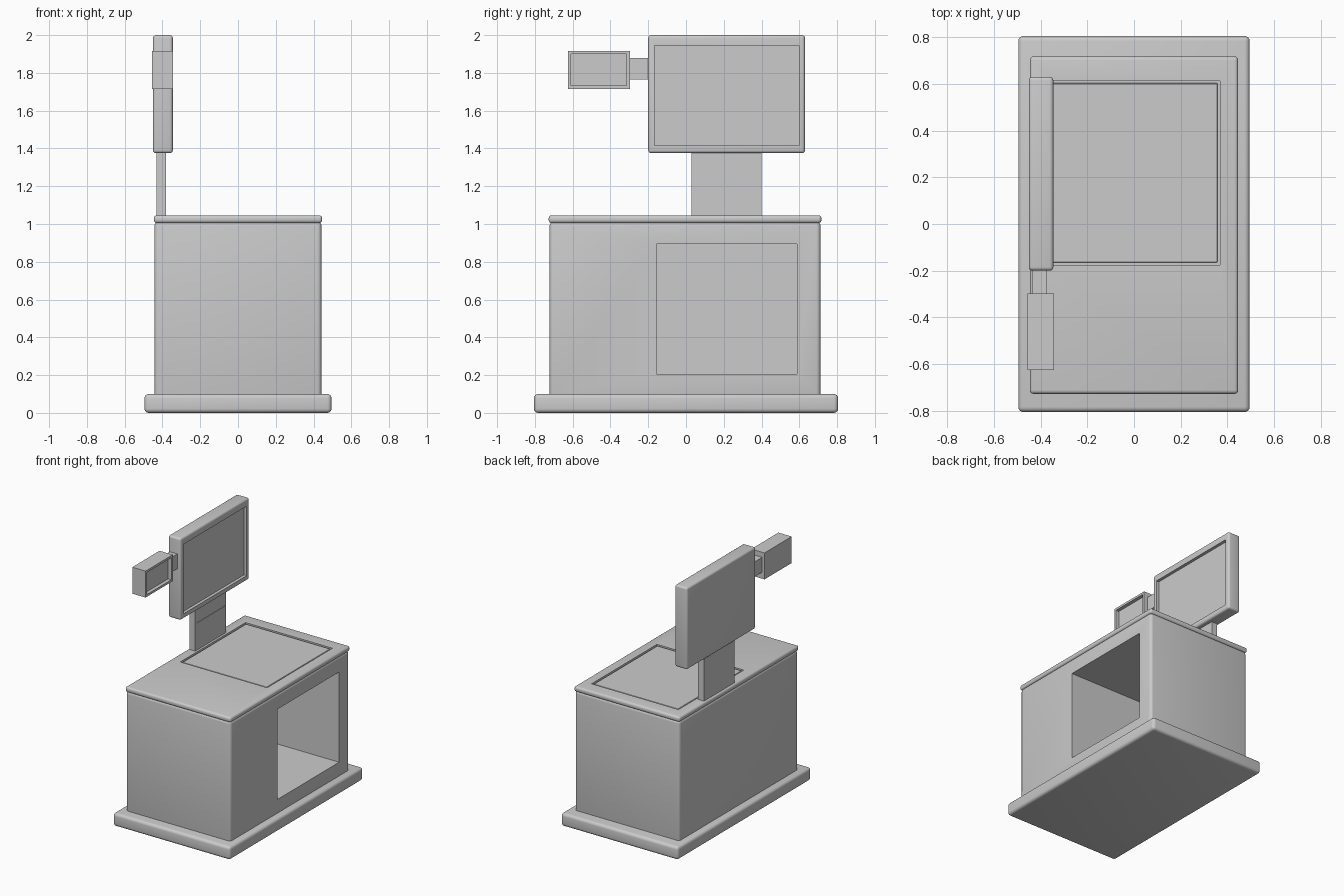
import bpy, math

if "Cube" in bpy.data.objects:
    bpy.data.objects.remove(bpy.data.objects["Cube"])


def box(name, x, y, z, bevel=0.0, segments=4):
    """Box from (min, max) extents with an optional rounded edge."""
    bpy.ops.mesh.primitive_cube_add(size=1, location=[(a + b) / 2 for a, b in (x, y, z)])
    ob = bpy.context.object
    ob.name = name
    ob.scale = [b - a for a, b in (x, y, z)]
    bpy.ops.object.transform_apply(location=False, rotation=False, scale=True)
    if bevel:
        mod = ob.modifiers.new("round", "BEVEL")
        mod.width, mod.segments = bevel, segments
        bpy.ops.object.modifier_apply(modifier=mod.name)
    return ob


def cut(ob, x, y, z):
    """Subtract a box from an object."""
    cutter = box("cutter", x, y, z)
    mod = ob.modifiers.new("cut", "BOOLEAN")
    mod.operation, mod.solver, mod.object = "DIFFERENCE", "EXACT", cutter
    bpy.context.view_layer.objects.active = ob
    bpy.ops.object.modifier_apply(modifier=mod.name)
    bpy.data.objects.remove(cutter, do_unlink=True)


# Plinth and hollow cabinet
box("plinth", (-0.495, 0.495), (-0.805, 0.805), (0, 0.1), 0.022)
cabinet = box("cabinet", (-0.442, 0.442), (-0.722, 0.712), (0.08, 1.012), 0.022)
cut(cabinet, (-0.37, 0.6), (-0.157, 0.588), (0.205, 0.893))

# Countertop with inset scanner plate
top = box("countertop", (-0.446, 0.446), (-0.727, 0.717), (1.005, 1.046), 0.016)
cut(top, (-0.365, 0.368), (-0.175, 0.613), (1.028, 1.1))
box("scanner_plate", (-0.355, 0.358), (-0.165, 0.603), (1.02, 1.042), 0.003, 1)

# Screen post, with its seam
post = box("screen_post", (-0.432, -0.382), (0.03, 0.4), (1.03, 1.4))
cut(post, (-0.386, -0.3), (0.05, 0.38), (1.252, 1.26))

# Main screen with recessed display
screen = box("main_screen", (-0.45, -0.345), (-0.2, 0.63), (1.375, 2.0), 0.016)
cut(screen, (-0.368, -0.3), (-0.166, 0.597), (1.415, 1.945))

# Side payment display and its arm
box("side_arm", (-0.435, -0.372), (-0.31, -0.18), (1.765, 1.878))
side = box("side_display", (-0.455, -0.343), (-0.625, -0.297), (1.715, 1.917))
cut(side, (-0.37, -0.3), (-0.608, -0.314), (1.732, 1.9))

# Smooth rounded edges, keep corners crisp
bpy.ops.object.select_all(action="SELECT")
bpy.ops.object.shade_smooth_by_angle(angle=math.radians(30))
